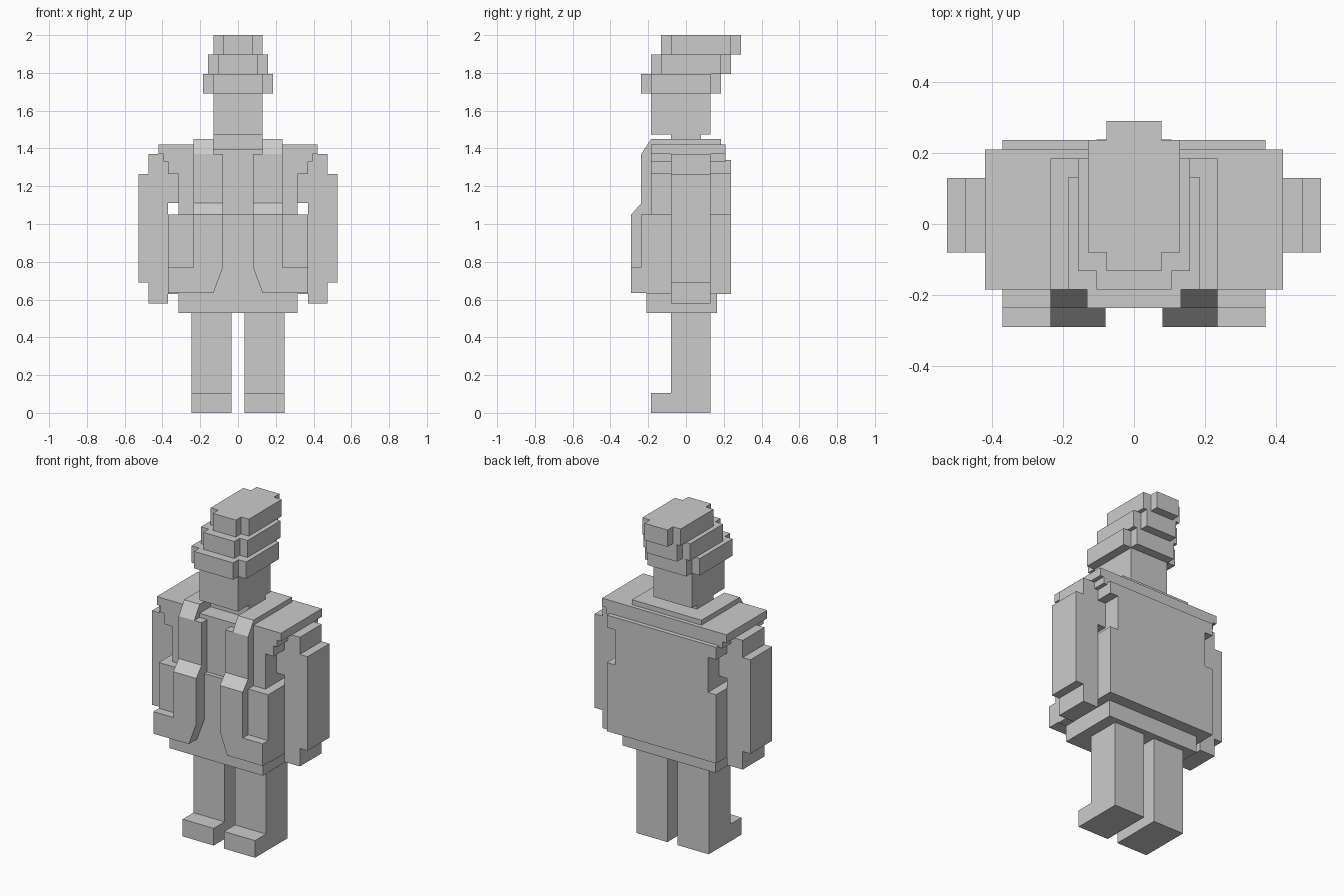
import bpy, bmesh

cube = bpy.data.objects.get("Cube")
if cube:
    bpy.data.objects.remove(cube, do_unlink=True)

grey = bpy.data.materials.new("plain_grey")
grey.use_nodes = True
COLOUR = (0.6, 0.6, 0.6, 1)
grey.diffuse_color = COLOUR
grey.node_tree.nodes["Principled BSDF"].inputs["Base Color"].default_value = COLOUR


def prism(name, points, axis, lo, hi):
    """Extrude a profile along x (points are y, z), y (x, z) or z (x, y)."""
    place = {"x": lambda a, b, d: (d, a, b),
             "y": lambda a, b, d: (a, d, b),
             "z": lambda a, b, d: (a, b, d)}[axis]
    bm = bmesh.new()
    face = bm.faces.new([bm.verts.new(place(a, b, lo)) for a, b in points])
    ext = bmesh.ops.extrude_face_region(bm, geom=[face])
    top = [g for g in ext["geom"] if isinstance(g, bmesh.types.BMVert)]
    bmesh.ops.translate(bm, verts=top, vec=place(0, 0, hi - lo))
    bmesh.ops.recalc_face_normals(bm, faces=bm.faces)
    mesh = bpy.data.meshes.new(name)
    bm.to_mesh(mesh)
    bm.free()
    mesh.materials.append(grey)
    obj = bpy.data.objects.new(name, mesh)
    bpy.context.collection.objects.link(obj)
    return obj


def mirrored(obj):
    mod = obj.modifiers.new("mirror", "MIRROR")
    mod.use_axis[0] = True
    return obj


def both_sides(half):
    """Close a right-hand outline into a symmetrical one."""
    return half + [(-a, b) for a, b in reversed(half)]


# Legs with feet
mirrored(prism("leg", [(0.13, 0), (0.13, 0.53), (-0.08, 0.53), (-0.08, 0.105),
                       (-0.185, 0.105), (-0.185, 0)], "x", 0.035, 0.245))

# Waist and lower jacket
prism("waist", both_sides([(0.315, -0.21), (0.315, 0.165)]), "z", 0.53, 0.65)
prism("lower_torso", both_sides([(0.37, 0.63), (0.37, 1.05)]), "y", -0.21, 0.237)

# Upper torso with arm recesses, and a ledge across the back
UPPER = [(0.315, 1.04), (0.315, 1.265), (0.37, 1.265), (0.37, 1.34)]
prism("upper_torso", both_sides(UPPER), "y", -0.185, 0.237)

# Shoulder slabs wrap round an open neckline
prism("shoulder_base", both_sides([(0.395, -0.185), (0.395, 0.21)]), "z", 1.33, 1.37)
prism("neckline", both_sides([(0.13, -0.185), (0.13, 0.0)]), "z", 1.36, 1.395)


def yoke(name, x, back, lo, hi):
    prism(name, both_sides([(0.13, -0.08), (0.13, -0.185), (x, -0.185), (x, back)]),
          "z", lo, hi)


yoke("shoulders", 0.42, 0.21, 1.37, 1.42)
yoke("collar", 0.235, 0.185, 1.42, 1.45)

# Lapels with sloped tops
UPPER_LAPEL = [(-0.18, 1.05), (-0.237, 1.05), (-0.237, 1.37), (-0.185, 1.45), (-0.18, 1.45)]
mirrored(prism("upper_lapel", UPPER_LAPEL, "x", 0.13, 0.235))
mirrored(prism("lapel_edge", [(-0.18, 1.05), (-0.237, 1.05), (-0.237, 1.37), (-0.18, 1.37)],
               "x", 0.08, 0.13))
mirrored(prism("lapel_step", [(-0.18, 1.05), (-0.29, 1.05), (-0.237, 1.11), (-0.18, 1.11)],
               "x", 0.08, 0.235))

# Jacket fronts with cut-away corners, and recessed pockets
FRONT = [(0.13, 0.635), (0.37, 0.635), (0.37, 0.77), (0.235, 0.77),
         (0.235, 1.05), (0.08, 1.05), (0.08, 0.77)]
mirrored(prism("jacket_front", FRONT, "y", -0.29, -0.2))
mirrored(prism("pocket", [(0.235, 0.77), (0.37, 0.77), (0.37, 1.05), (0.235, 1.05)],
               "y", -0.237, -0.18))

# Arms, stepped at shoulder and cuff
ARM = [(0.37, 0.58), (0.475, 0.58), (0.475, 0.69), (0.527, 0.69), (0.527, 1.265),
       (0.475, 1.265), (0.475, 1.37), (0.37, 1.37), (0.37, 1.265), (0.315, 1.265),
       (0.315, 1.11), (0.37, 1.11)]
mirrored(prism("arm", ARM, "y", -0.08, 0.13))

# Neck and head
prism("neck", both_sides([(0.13, -0.08), (0.13, 0.08)]), "z", 1.39, 1.48)
prism("head", both_sides([(0.13, -0.185), (0.13, 0.13)]), "z", 1.475, 1.69)

# Stacked hair tiers, each notched at the corners and set further back
for i in range(3):
    s = 0.0525 * i
    x = 0.185 - 0.0275 * i
    n = x - 0.0525
    outline = [(n, -0.237 + s), (n, -0.185 + s), (x, -0.185 + s),
               (x, 0.132 + s), (n, 0.132 + s), (n, 0.185 + s)]
    prism("hair_tier_%d" % (i + 1), both_sides(outline), "z",
          1.69 + 0.1033 * i, 1.69 + 0.1033 * (i + 1))
